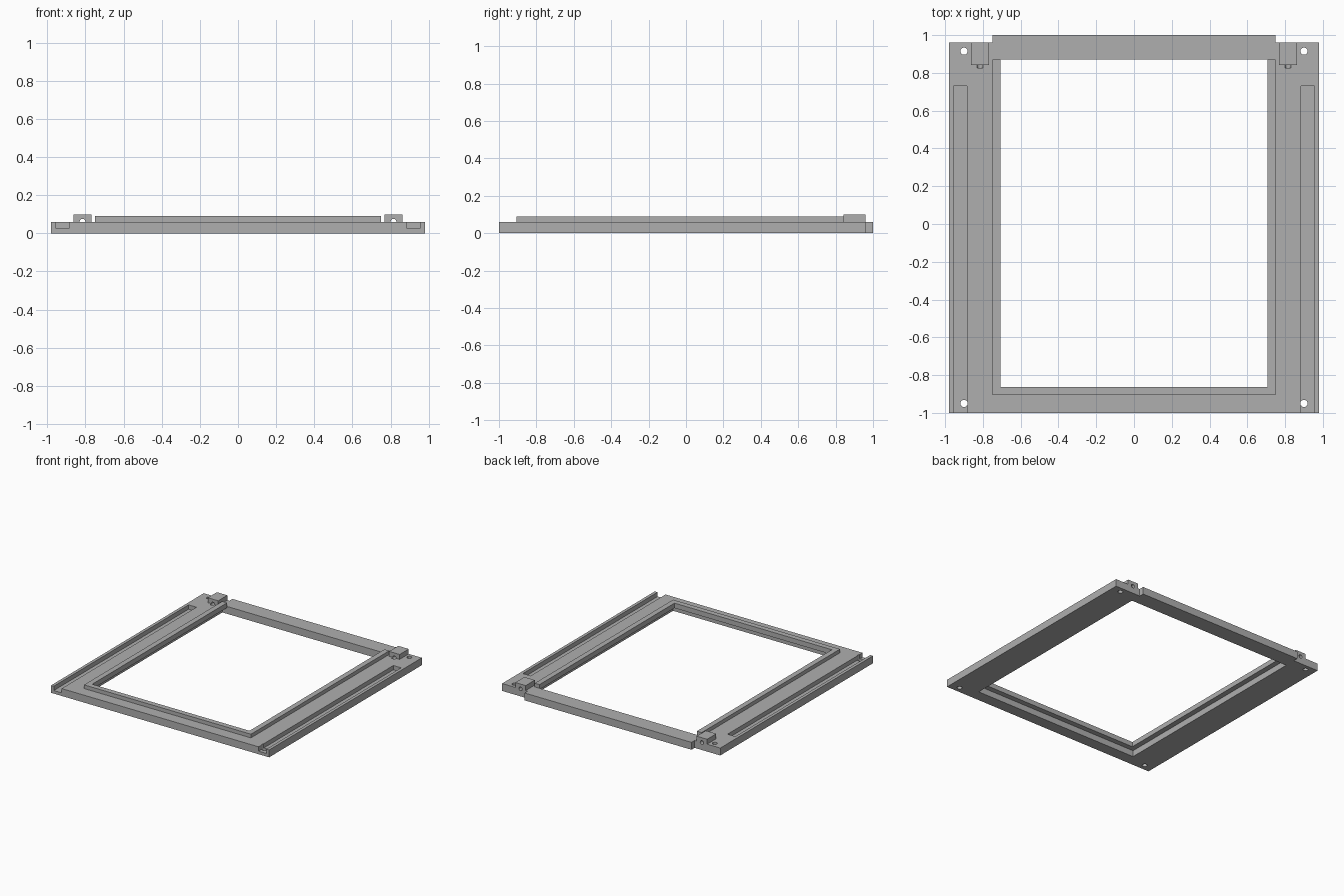
import bpy, bmesh
from math import pi
from mathutils import Matrix, Vector

cube = bpy.data.objects.get("Cube")
if cube:
    bpy.data.objects.remove(cube, do_unlink=True)

GREY = (0.43, 0.43, 0.43, 1)
mat = bpy.data.materials.new("plain grey")
mat.use_nodes = True
mat.diffuse_color = GREY
mat.node_tree.nodes["Principled BSDF"].inputs["Base Color"].default_value = GREY


def add_object(name, bm):
    bmesh.ops.recalc_face_normals(bm, faces=bm.faces)
    mesh = bpy.data.meshes.new(name)
    bm.to_mesh(mesh)
    bm.free()
    mesh.materials.append(mat)
    obj = bpy.data.objects.new(name, mesh)
    bpy.context.collection.objects.link(obj)
    return obj


def prism(name, outline, z0, z1):
    """Extrude a flat outline from z0 up to z1."""
    bm = bmesh.new()
    face = bm.faces.new([bm.verts.new((x, y, z0)) for x, y in outline])
    top = bmesh.ops.extrude_face_region(bm, geom=[face])["geom"]
    verts = [v for v in top if isinstance(v, bmesh.types.BMVert)]
    bmesh.ops.translate(bm, verts=verts, vec=(0, 0, z1 - z0))
    return add_object(name, bm)


def box(name, x0, x1, y0, y1, z0, z1):
    return prism(name, [(x0, y0), (x1, y0), (x1, y1), (x0, y1)], z0, z1)


def rod(name, start, end, radius):
    """Round cutter running between two points."""
    a, b = Vector(start), Vector(end)
    turn = (b - a).to_track_quat("Z", "Y").to_matrix().to_4x4()
    bm = bmesh.new()
    bmesh.ops.create_cone(bm, cap_ends=True, segments=24, radius1=radius,
                          radius2=radius, depth=(b - a).length,
                          matrix=Matrix.Translation((a + b) / 2) @ turn)
    return add_object(name, bm)


def carve(obj, cutters):
    """Subtract the cutters and bake the result."""
    for c in cutters:
        c.hide_render = True
        mod = obj.modifiers.new("cut", "BOOLEAN")
        mod.operation = "DIFFERENCE"
        mod.solver = "EXACT"
        mod.object = c
    graph = bpy.context.evaluated_depsgraph_get()
    baked = bpy.data.meshes.new_from_object(obj.evaluated_get(graph))
    obj.modifiers.clear()
    obj.data = baked


def mirrored(half):
    """Close a right-half outline with its reflection."""
    return half + [(-x, y) for x, y in reversed(half)]


# Base frame with the back rail standing slightly proud
frame = prism("base_frame", mirrored([(0.98, -1), (0.98, 0.96), (0.75, 0.96), (0.75, 1)]),
              0, 0.06)
cutters = [box("opening_cutter", -0.75, 0.75, -0.905, 0.87, -0.1, 0.2)]
pin_cutters = {}
for side, s in (("left", 1), ("right", -1)):
    # Long side channel, open at the front
    x0, x1 = sorted((s * 0.885, s * 0.955))
    cutters.append(box(side + "_channel_cutter", x0, x1, -1.1, 0.73, 0.025, 0.2))
    # Corner screw holes
    for y in (-0.95, 0.915):
        cutters.append(rod(side + "_screw_cutter", (s * 0.9, y, -0.1), (s * 0.9, y, 0.2), 0.019))
    # Pin hole shared by the frame and the hinge block
    pin = rod(side + "_pin_cutter", (s * 0.815, 0.825, 0.061), (s * 0.815, 1.1, 0.061), 0.015)
    pin_cutters[side] = pin
    cutters.append(pin)
carve(frame, cutters)

# Hinge blocks at the back corners
for side, s in (("left", 1), ("right", -1)):
    x0, x1 = sorted((s * 0.768, s * 0.862))
    block = box(side + "_hinge_block", x0, x1, 0.843, 0.96, 0.06, 0.1)
    carve(block, [pin_cutters[side]])

# Raised lip overhanging the opening on three sides
lip_half = [(0.75, -0.905), (0.75, 0.87), (0.707, 0.87), (0.707, -0.862)]
prism("raised_lip", mirrored(lip_half), 0.05, 0.09)

for c in cutters:
    bpy.data.objects.remove(c, do_unlink=True)
